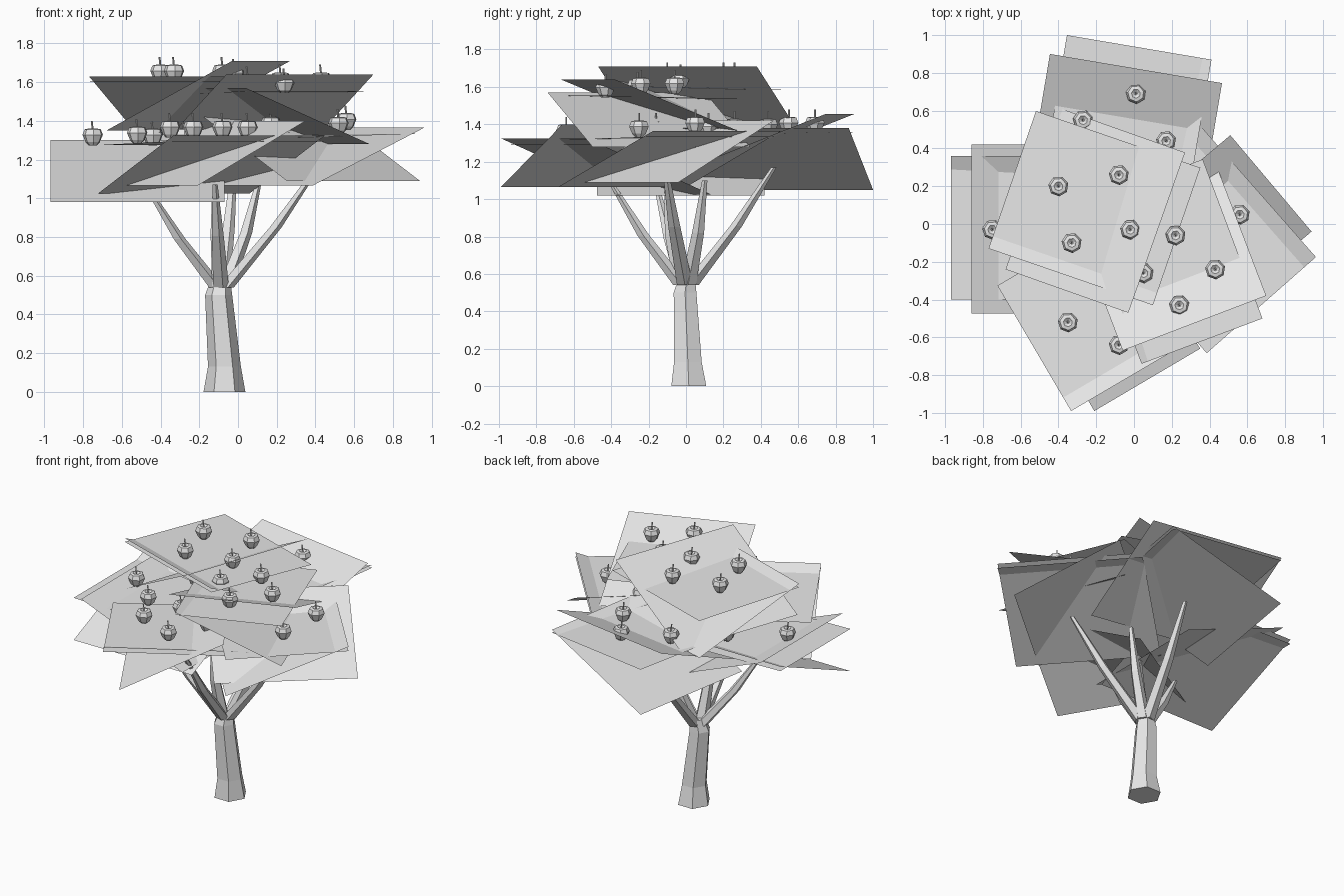
import bpy, bmesh, math
from mathutils import Vector

cube = bpy.data.objects.get("Cube")
if cube:
    bpy.data.objects.remove(cube)

# One pale grey for the whole tree
grey = bpy.data.materials.new("pale_grey")
grey.use_nodes = True
GREY = (0.8, 0.8, 0.8, 1)
grey.diffuse_color = GREY
grey.node_tree.nodes["Principled BSDF"].inputs["Base Color"].default_value = GREY


def finish(name, bm):
    mesh = bpy.data.meshes.new(name)
    bmesh.ops.recalc_face_normals(bm, faces=bm.faces)
    bm.to_mesh(mesh)
    bm.free()
    mesh.materials.append(grey)
    obj = bpy.data.objects.new(name, mesh)
    bpy.context.scene.collection.objects.link(obj)
    return obj


def add_tube(bm, points, radii, sides, turn=0.0):
    """Skin horizontal rings of the given radii along a path."""
    rings = []
    for p, r in zip(points, radii):
        ring = []
        for i in range(sides):
            a = turn + math.tau * i / sides
            ring.append(bm.verts.new(Vector(p) + Vector((r * math.cos(a), r * math.sin(a), 0))))
        rings.append(ring)
    for low, high in zip(rings, rings[1:]):
        for i in range(sides):
            j = (i + 1) % sides
            bm.faces.new((low[i], low[j], high[j], high[i]))
    bm.faces.new(rings[0][::-1])
    bm.faces.new(rings[-1])


def leaf_sheet(name, start, end, depth, drop):
    """Rectangle running inward from its outer edge, falling by drop."""
    a, b = Vector(start), Vector(end)
    along = b - a
    inward = Vector((-along.y, along.x, 0)).normalized() * depth
    inward.z = -drop
    bm = bmesh.new()
    bm.faces.new([bm.verts.new(v) for v in (a, b, b + inward, a + inward)])
    # keep the upper side as the front
    obj = finish(name, bm)
    if obj.data.polygons[0].normal.z < 0:
        obj.data.flip_normals()


# Trunk
bm = bmesh.new()
add_tube(bm, [(-.07, .015, 0), (-.07, .01, .13), (-.1, -.005, .5), (-.09, .005, .58)],
         [.108, .085, .07, .05], 6)
finish("trunk", bm)

# Branches, each bending a little on the way up
branch_tips = {
    "left": (.41, -.11, 1.16),
    "right": (-.46, -.15, 1.04),
    "front": (-.12, -.39, 1.07),
    "back": (-.02, .47, 1.17),
    "inner_left": (.11, .1, 1.1),
    "middle": (-.12, -.1, 1.09),
}
fork = Vector((-.09, 0, .54))
for name, tip in branch_tips.items():
    tip = Vector(tip)
    out = Vector((tip.x - fork.x, tip.y - fork.y, 0)).normalized()
    root = fork + out * .025
    bend = root.lerp(tip, .5) + out * .02
    bm = bmesh.new()
    add_tube(bm, [root, bend, tip], [.045, .034, .015], 5)
    finish(name + "_branch", bm)

# Leaf clusters: a sideways-tilted sheet, one falling inward, and a level one
# that follows the outline of the first (tilted) or second (sloping) sheet
clusters = {
    "right": ((-.97, .36, 1.3), (-.97, -.4, .98),
              (-.86, .42, 1.32), (-.86, -.475, 1.32), "tilted", 1.27),
    "back": ((.41, .87, 1.38), (-.355, 1, 1.05),
             (.466, .746, 1.455), (-.445, .9, 1.455), "tilted", 1.36),
    "left": ((.94, -.04, 1.09), (.51, .47, 1.42),
             (.963, -.175, 1.365), (.36, .51, 1.365), "sloping", 1.335),
    "front": ((-.21, -.99, 1.065), (.35, -.66, 1.4),
              (-.333, -.99, 1.325), (.45, -.53, 1.325), "sloping", 1.295),
    "upper_left": ((.04, -.74, 1.57), (.68, -.5, 1.28),
                   (-.06, -.67, 1.64), (.7, -.38, 1.64), "tilted", 1.555),
    "top": ((-.68, -.24, 1.35), (-.03, -.47, 1.71),
            (-.77, -.13, 1.63), (.1, -.43, 1.63), "sloping", 1.605),
}
for name, (a, b, c, d, outline, level) in clusters.items():
    leaf_sheet(name + "_tilted_leaves", a, b, .9, 0)
    leaf_sheet(name + "_sloping_leaves", c, d, .77, .3)
    start, end, depth = (a, b, .9) if outline == "tilted" else (c, d, .77)
    leaf_sheet(name + "_level_leaves", (*start[:2], level), (*end[:2], level), depth, .02)

# Apples: faceted body and thin stem
apple_profile = [(-.047, .022), (-.03, .038), (.008, .054), (.036, .043), (.04, .024), (.028, .008)]
apple_spots = [
    (-.75, -.03, 1.32), (-.52, -.23, 1.33), (-.44, .18, 1.32), (-.28, -.11, 1.32),
    (-.27, .55, 1.4), (.01, .69, 1.4), (.17, .44, 1.39), (-.17, .26, 1.39),
    (-.4, .2, 1.65), (-.08, .26, 1.65), (-.33, -.1, 1.65), (-.02, -.03, 1.64),
    (.22, -.06, 1.61), (.43, -.24, 1.61), (.24, -.43, 1.59), (.05, -.26, 1.6),
    (.56, .05, 1.4), (.52, -.25, 1.38), (.26, .12, 1.38), (.17, -.16, 1.38),
    (-.35, -.52, 1.36), (-.08, -.64, 1.36), (-.23, -.29, 1.36), (.05, -.4, 1.36),
]
for number, spot in enumerate(apple_spots, 1):
    centre = Vector(spot)
    bm = bmesh.new()
    add_tube(bm, [centre + Vector((0, 0, h)) for h, r in apple_profile],
             [r for h, r in apple_profile], 7, .3)
    add_tube(bm, [centre + Vector((0, 0, .025)), centre + Vector((-.006, 0, .08))],
             [.005, .005], 4)
    finish(f"apple_{number}", bm)
